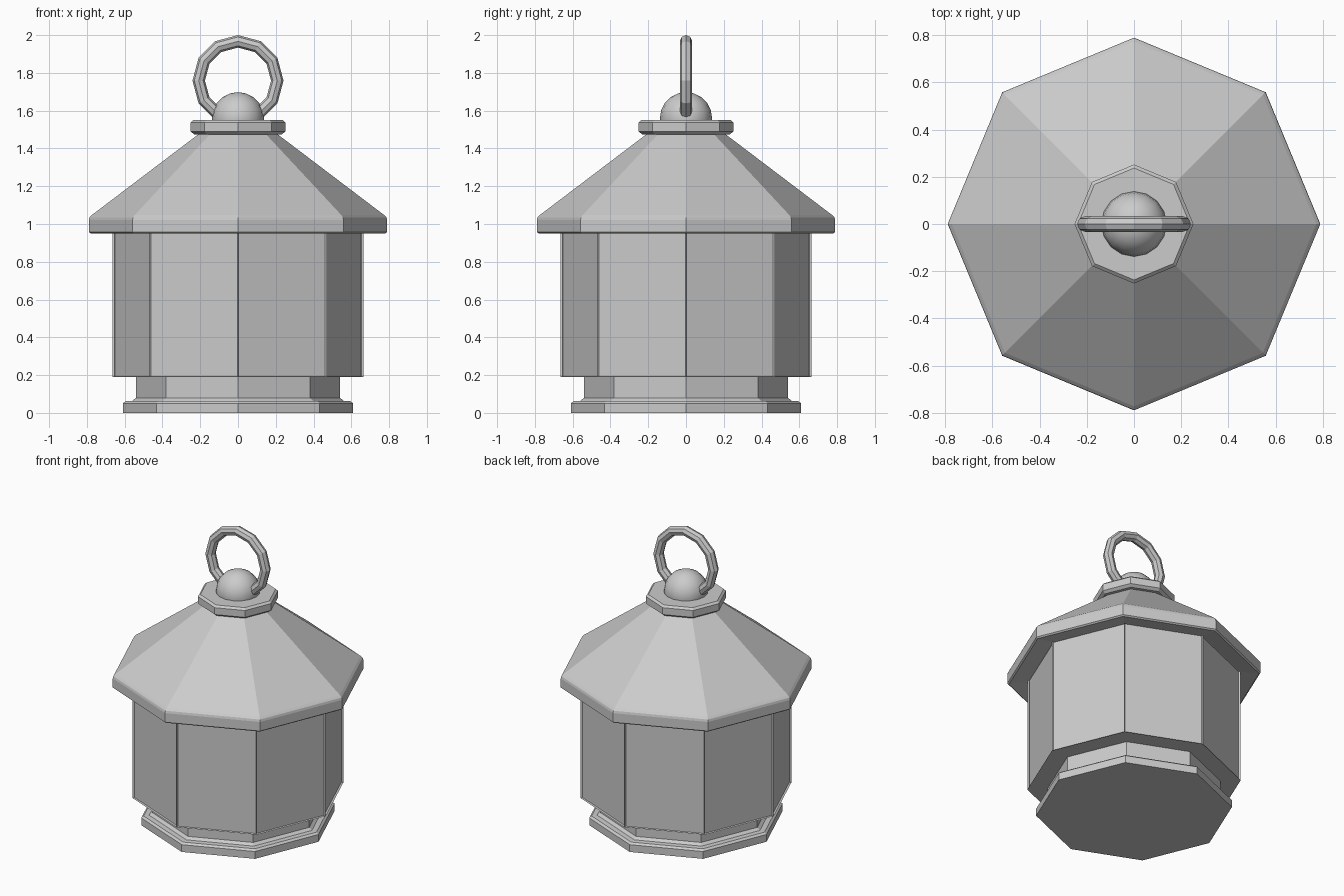
import bpy, bmesh, math

if "Cube" in bpy.data.objects:
    bpy.data.objects.remove(bpy.data.objects["Cube"])

SIDES = 8


def octagon_solid(name, profile):
    """Closed eight-sided solid from (radius, z) points, corners on the axes."""
    bm = bmesh.new()
    rings = []
    for r, z in profile:
        rings.append([bm.verts.new((r * math.cos(i * math.tau / SIDES),
                                    r * math.sin(i * math.tau / SIDES), z))
                      for i in range(SIDES)])
    walls = []
    for a, b in zip(rings, rings[1:]):
        for i in range(SIDES):
            j = (i + 1) % SIDES
            walls.append(bm.faces.new((a[i], a[j], b[j], b[i])))
    bm.faces.new(rings[0][::-1])
    bm.faces.new(rings[-1])
    return finish(name, bm, walls)


def finish(name, bm, walls):
    # Lantern body gets a recessed pane in every wall
    if name == "lantern_body":
        bmesh.ops.inset_individual(bm, faces=walls, thickness=0.037)
        bmesh.ops.inset_individual(bm, faces=walls, thickness=0.004, depth=-0.012)
    bm.normal_update()
    mesh = bpy.data.meshes.new(name)
    bm.to_mesh(mesh)
    bm.free()
    obj = bpy.data.objects.new(name, mesh)
    bpy.context.collection.objects.link(obj)
    return obj


# Foot plate with chamfered lip, and neck
octagon_solid("base", [(0.61, 0), (0.61, 0.05), (0.595, 0.062),
                       (0.56, 0.064), (0.54, 0.08), (0.54, 0.2)])

# Paned body
octagon_solid("lantern_body", [(0.665, 0.19), (0.665, 0.99)])

# Roof with rounded rim
octagon_solid("roof", [(0.66, 0.97), (0.78, 0.95), (0.79, 0.958), (0.79, 1.02),
                       (0.786, 1.035), (0.773, 1.048), (0.19, 1.49)])

# Cap plate
octagon_solid("roof_cap", [(0.232, 1.475), (0.252, 1.49),
                           (0.252, 1.537), (0.237, 1.55)])

# Knob
bpy.ops.mesh.primitive_uv_sphere_add(segments=16, ring_count=10, radius=0.138,
                                     location=(0, 0, 1.56))
bpy.context.object.name = "knob"
bpy.ops.object.shade_smooth_by_angle(angle=math.radians(40))

# Hanging ring
bpy.ops.mesh.primitive_torus_add(major_segments=12, minor_segments=8,
                                 major_radius=0.208, minor_radius=0.033,
                                 location=(0, 0, 1.759),
                                 rotation=(math.pi / 2, 0, 0))
bpy.context.object.name = "hanging_ring"
